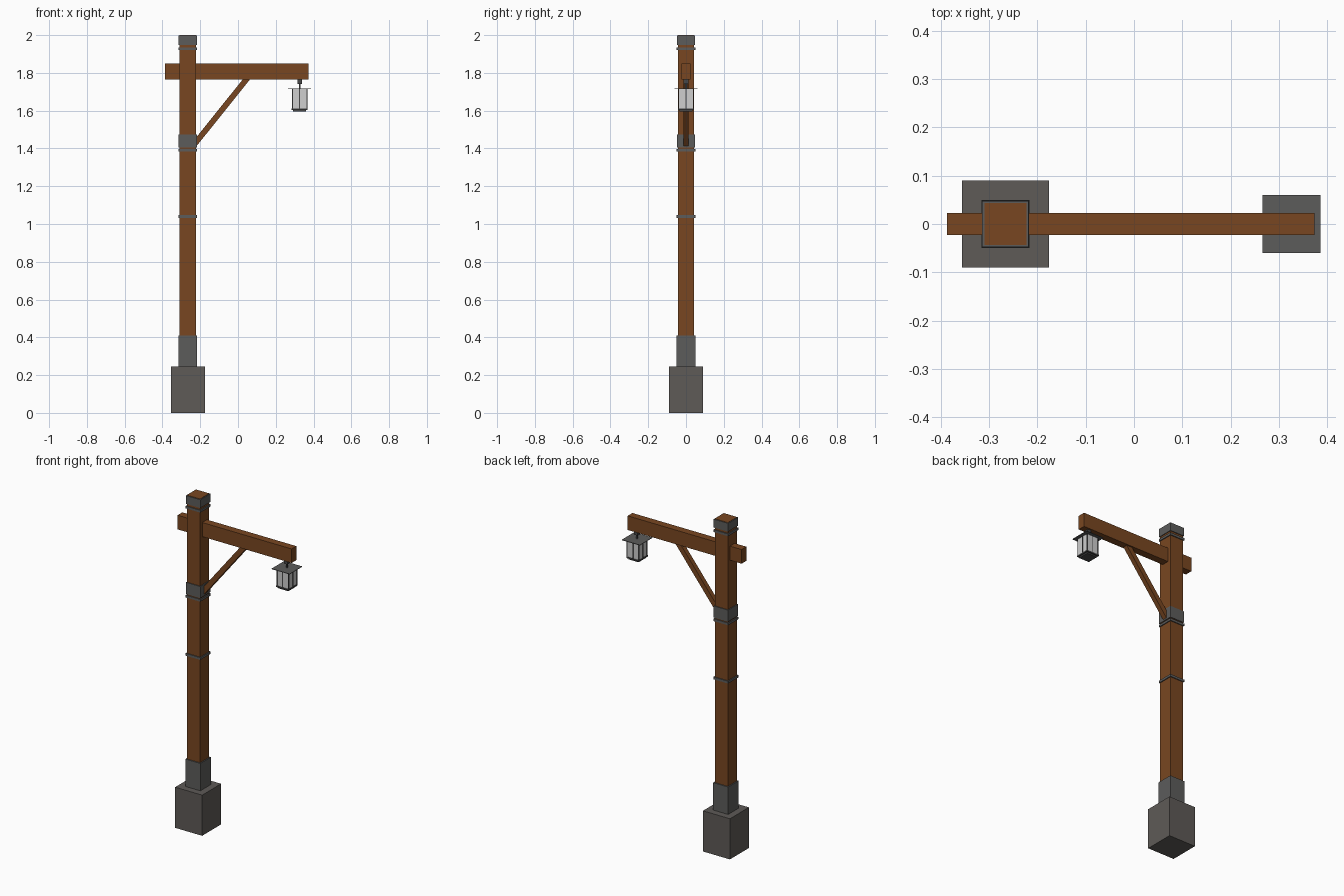
import bpy, bmesh, math
from mathutils import Matrix

if "Cube" in bpy.data.objects:
    bpy.data.objects.remove(bpy.data.objects["Cube"])


def material(name, rgb):
    m = bpy.data.materials.new(name)
    m.diffuse_color = (*rgb, 1)
    m.use_nodes = True
    m.node_tree.nodes["Principled BSDF"].inputs["Base Color"].default_value = m.diffuse_color
    return m


wood = material("brown_wood", (0.19, 0.062, 0.015))
stone = material("grey_stone", (0.112, 0.103, 0.095))
metal = material("grey_metal", (0.107, 0.107, 0.105))
iron = material("dark_iron", (0.065, 0.065, 0.065))
glass = material("pale_glass", (0.62, 0.62, 0.62))


def box(name, mat, x, y, z, angle=0):
    """Box from (min, max) ranges, optionally tilted about y through its centre."""
    size = [r[1] - r[0] for r in (x, y, z)]
    mid = [(r[1] + r[0]) / 2 for r in (x, y, z)]
    bm = bmesh.new()
    bmesh.ops.create_cube(bm, size=1, matrix=Matrix.Diagonal((*size, 1)))
    mesh = bpy.data.meshes.new(name)
    bm.to_mesh(mesh)
    bm.free()
    mesh.materials.append(mat)
    ob = bpy.data.objects.new(name, mesh)
    ob.location = mid
    ob.rotation_euler = (0, angle, 0)
    bpy.context.collection.objects.link(ob)
    return ob


def column(name, mat, cx, half, z0, z1):
    """Square block centred on (cx, 0)."""
    return box(name, mat, (cx - half, cx + half), (-half, half), (z0, z1))


PX, LX = -0.266, 0.326    # post and lantern centres

# Post with stone foot and metal sleeves
column("stone_foot", stone, PX, 0.09, 0, 0.245)
column("post", wood, PX, 0.0435, 0.24, 2.0)
column("foot_sleeve", metal, PX, 0.05, 0.245, 0.41)
column("brace_sleeve", metal, PX, 0.048, 1.405, 1.475)
column("top_sleeve", metal, PX, 0.048, 1.948, 1.998)
for i, z in enumerate((1.04, 1.391, 1.928)):
    column(f"post_band_{i + 1}", metal, PX, 0.049, z - 0.007, z + 0.007)

# Cross arm and diagonal brace
box("cross_arm", wood, (-0.387, 0.373), (-0.0225, 0.0225), (1.765, 1.85))
x0, z0, x1, z1 = -0.235, 1.417, 0.052, 1.775
length = math.hypot(x1 - x0, z1 - z0)
cx, cz = (x0 + x1) / 2, (z0 + z1) / 2
box("brace", wood, (cx - length / 2, cx + length / 2), (-0.014, 0.014),
    (cz - 0.015, cz + 0.015), -math.atan2(z1 - z0, x1 - x0))

# Lantern hanger, thin roof and floor
column("hanger_block", iron, LX, 0.012, 1.742, 1.766)
column("hanger_rod", iron, LX, 0.004, 1.715, 1.745)
box("lantern_roof", metal, (LX - 0.06, LX + 0.06), (-0.06, 0.06), (1.714, 1.717))
column("lantern_floor", iron, LX, 0.042, 1.604, 1.612)
column("lantern_underside", iron, LX, 0.034, 1.596, 1.604)

# Lantern glass, corner posts and mid-face bars
column("lantern_glass", glass, LX, 0.039, 1.612, 1.714)
for i in (-1, 0, 1):
    for j in (-1, 0, 1):
        if i or j:
            bx, by = LX + i * 0.0385, j * 0.0385
            box("lantern_bar", iron, (bx - 0.0025, bx + 0.0025),
                (by - 0.0025, by + 0.0025), (1.612, 1.714))
